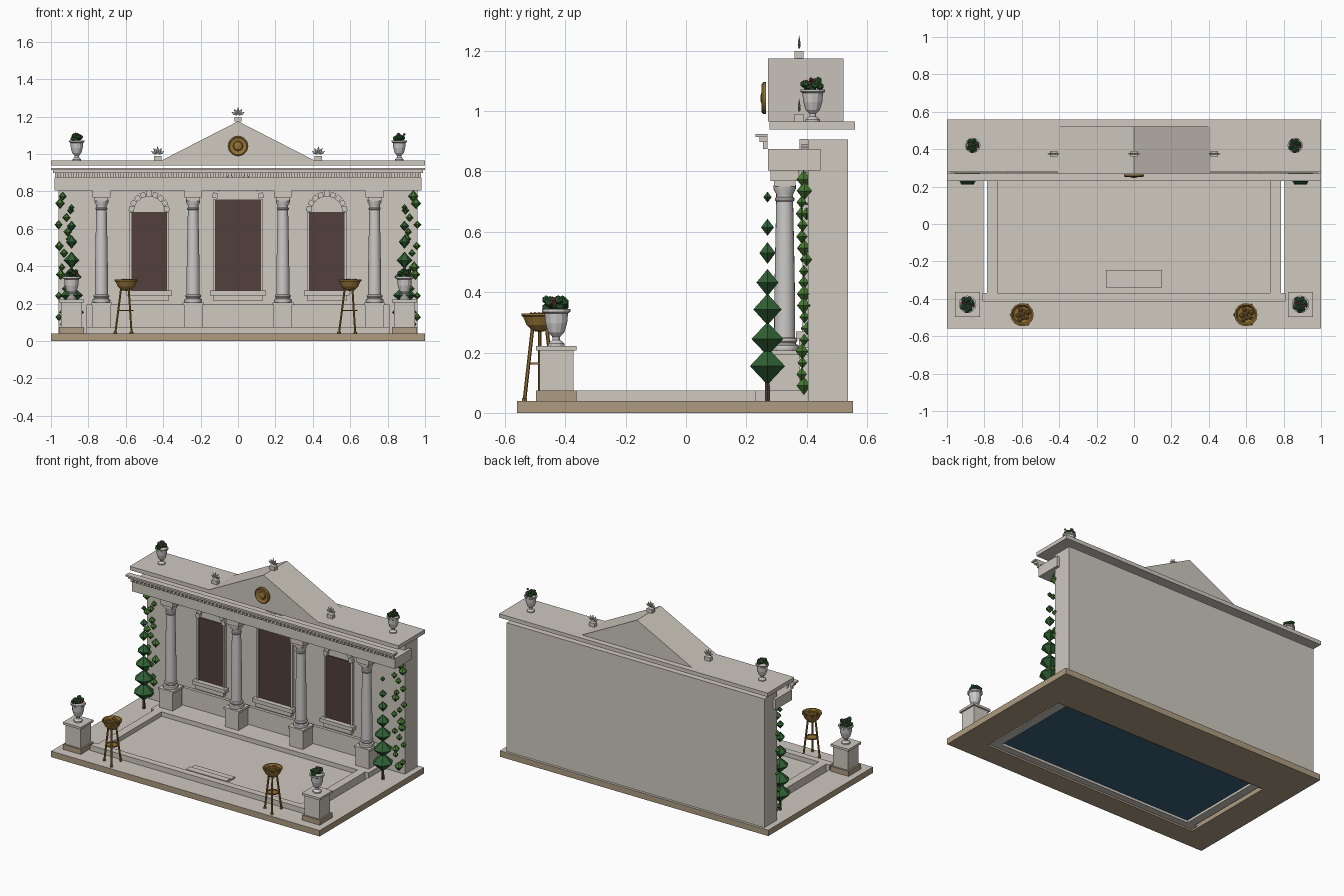
import bpy, bmesh, math, random
from mathutils import Matrix, Vector

if "Cube" in bpy.data.objects:
    bpy.data.objects.remove(bpy.data.objects["Cube"])

random.seed(4)


def mat(name, r, g, b):
    m = bpy.data.materials.new(name)
    m.diffuse_color = (r, g, b, 1)
    m.use_nodes = True
    m.node_tree.nodes["Principled BSDF"].inputs["Base Color"].default_value = m.diffuse_color
    return m


STONE = mat("warm stone", .62, .58, .52)
MARBLE = mat("grey marble", .60, .59, .57)
TAN = mat("tan paving edge", .42, .33, .22)
BROWN = mat("dark brown window", .085, .05, .045)
CYPRESS = mat("cypress green", .03, .12, .035)
IVY = mat("ivy green", .06, .19, .03)
GOLD = mat("old gold", .30, .17, .035)
WATER = mat("pool blue", .04, .12, .19)
FLOWER = mat("flower red", .28, .06, .06)


def box(bm, x0, x1, y0, y1, z0, z1, m=None):
    vs = bmesh.ops.create_cube(bm, size=1)["verts"]
    for v in vs:
        v.co = Vector(((x0, x1)[v.co.x > 0], (y0, y1)[v.co.y > 0], (z0, z1)[v.co.z > 0]))
        if m:
            v.co = m @ v.co


def lathe(bm, prof, cx=0, cy=0, cz=0, n=12, m=None):
    """Spin (radius, height) points about z; zero radius closes to a point."""
    m = m or Matrix.Translation((cx, cy, cz))
    rings = []
    for r, z in prof:
        k = 1 if r == 0 else n
        rings.append([bm.verts.new(m @ Vector((r * math.cos(2 * math.pi * i / n),
                      r * math.sin(2 * math.pi * i / n), z))) for i in range(k)])
    for a, b in zip(rings, rings[1:]):
        for i in range(n):
            j = (i + 1) % n
            q = [a[i % len(a)], a[j % len(a)], b[j % len(b)], b[i % len(b)]]
            bm.faces.new(list(dict.fromkeys(q)))
    for ring in (rings[0], rings[-1]):
        if len(ring) > 1:
            bm.faces.new(ring)


def rod(bm, a, b, r, n=6):
    a, b = Vector(a), Vector(b)
    d = b - a
    m = Matrix.Translation(a) @ d.to_track_quat('Z', 'Y').to_matrix().to_4x4()
    lathe(bm, [(r, 0), (r, d.length)], n=n, m=m)


def done(bm, name, *mats, smooth=None):
    bmesh.ops.recalc_face_normals(bm, faces=bm.faces)
    me = bpy.data.meshes.new(name)
    bm.to_mesh(me)
    bm.free()
    for x in mats:
        me.materials.append(x)
    if smooth:
        for p in me.polygons:
            p.use_smooth = True
        me.set_sharp_from_angle(angle=math.radians(smooth))
    ob = bpy.data.objects.new(name, me)
    bpy.context.collection.objects.link(ob)
    return ob


def boxes(name, m, *dims):
    bm = bmesh.new()
    for d in dims:
        box(bm, *d)
    return done(bm, name, m)


# terrace with an opening for the pool, stone on top and tan at the sides
base = boxes("terrace_base", TAN, (-1, -.805, -.56, .553, 0, .04), (.805, 1, -.56, .553, 0, .04),
             (-.805, .805, -.56, -.415, 0, .04), (-.805, .805, .25, .553, 0, .04))
base.data.materials.append(STONE)
for p in base.data.polygons:
    p.material_index = int(p.normal.z > .5)

# pool
boxes("pool_curb", STONE, (-.81, .81, -.415, -.37, .012, .075), (-.785, -.73, -.37, .23, .012, .075),
      (.73, .785, -.37, .23, .012, .075))
boxes("column_step", STONE, (-.81, .81, .23, .41, .012, .075))
boxes("pool_floor", STONE, (-.73, .73, -.37, .23, .036, .045))
boxes("pool_water", WATER, (-.73, .73, -.37, .23, .028, .035))
boxes("pool_steps", STONE, (-.15, .15, -.34, -.295, .045, .062), (-.15, .15, -.295, -.245, .045, .054))

# back wall, entablature, roof slab
boxes("back_wall", STONE, (-.96, .96, .404, .537, .04, .906))
boxes("wall_dado", STONE, (-.81, .81, .385, .405, .075, .195))
boxes("entablature", STONE, (-.98, .98, .272, .445, .804, .874))
boxes("cornice", STONE, (-1, 1, .23, .27, .914, .925), (-.99, .99, .243, .27, .898, .914))
boxes("dentils", STONE, *[(x - .008, x + .008, .255, .27, .875, .9)
                          for x in [-.97 + i * 1.94 / 69 for i in range(70)]])
boxes("roof_slab", STONE, (-1, 1, .277, .56, .939, .965))

# pediment
bm = bmesh.new()
f, b = [[bm.verts.new((x, y, z)) for x, z in ((-.41, .965), (.41, .965), (0, 1.175))] for y in (.271, .522)]
bm.faces.new(f)
bm.faces.new(b)
for i in range(3):
    j = (i + 1) % 3
    bm.faces.new((f[i], f[j], b[j], b[i]))
done(bm, "pediment", STONE)

# medallion
bm = bmesh.new()
lathe(bm, [(.053, 0), (.053, .009), (.047, .014), (.04, .009), (.026, .007), (.022, .014), (.008, .018), (0, .018)],
      n=24, m=Matrix.Translation((0, .265, 1.043)) @ Matrix.Rotation(math.pi / 2, 4, 'X'))
done(bm, "medallion", GOLD)

# roof ornaments: a block with a fan of leaves
bb, fan = bmesh.new(), bmesh.new()
for x, z in ((-.43, .965), (0, 1.174), (.43, .965)):
    box(bb, x - .02, x + .02, .36, .39, z, z + .025)
    for k in range(-2, 3):
        m = (Matrix.Translation((x, .375, z + .03)) @ Matrix.Rotation(k * .52, 4, 'Y')
             @ Matrix.Diagonal((1, .6, 1, 1)))
        lathe(fan, [(0, .004), (.008, .024), (0, .048 - .004 * abs(k))], n=6, m=m)
done(bb, "ornament_blocks", STONE)
done(fan, "ornament_leaves", MARBLE)

# windows with frames, sills and arch stones
panes, frames, sills, arch = (bmesh.new() for _ in range(4))
for cx, w, top in ((-.475, .092, .69), (0, .12, .757), (.475, .092, .69)):
    box(panes, cx - w, cx + w, .397, .405, .27, top)
    for s in (-1, 1):
        a, c = sorted((cx + s * w, cx + s * (w + .014)))
        box(frames, a, c, .386, .405, .27, top)
    box(sills, cx - w - .03, cx + w + .03, .365, .405, .245, .27)
    box(sills, cx - w - .012, cx + w + .012, .375, .405, .215, .245)
    for k in range(9):
        m = Matrix.Translation((cx, 0, top)) @ Matrix.Rotation(math.radians(-80 + 20 * k), 4, 'Y')
        h = .012 if k == 4 else 0
        box(arch, -.014, .014, .382 - h / 2, .405, w - .01, w + .018 + h, m)
done(panes, "window_panes", BROWN)
done(frames, "window_frames", STONE)
done(sills, "window_sills", STONE)
done(arch, "window_arch_stones", STONE)

# columns on pedestals
ped, shaft, cap = bmesh.new(), bmesh.new(), bmesh.new()
for x in (-.73, -.24, .24, .73):
    box(ped, x - .05, x + .05, .277, .377, .075, .192)
    box(ped, x - .056, x + .056, .271, .383, .192, .207)
    lathe(shaft, [(.046, .207), (.048, .215), (.046, .224), (.038, .228), (.038, .233), (.043, .239), (.041, .246),
                  (.035, .25), (.034, .4), (.031, .56), (.028, .7), (.032, .705), (.032, .712), (.028, .715),
                  (.028, .725), (.037, .742), (.037, .756)], x, .327, n=20)
    box(cap, x - .036, x + .036, .291, .363, .75, .768)
    box(cap, x - .047, x + .047, .28, .375, .768, .804)
done(ped, "column_pedestals", STONE)
done(shaft, "columns", MARBLE, smooth=35)
done(cap, "column_caps", STONE)

# urn pedestals
for s, side in ((-1, "left"), (1, "right")):
    x = s * .89
    boxes(side + "_urn_plinth", TAN, (x - .067, x + .067, -.497, -.363, .04, .074))
    boxes(side + "_urn_pedestal", STONE, (x - .056, x + .056, -.486, -.373, .074, .207),
          (x - .067, x + .067, -.497, -.363, .207, .222))

# planted urns
urns, leaf, flower = bmesh.new(), bmesh.new(), bmesh.new()
for x, y, z, k in ((-.89, -.43, .222, 1), (.89, -.43, .222, 1), (-.862, .42, .965, .88), (.862, .42, .965, .88)):
    prof = [(.027, 0), (.027, .008), (.013, .02), (.013, .03), (.027, .045), (.036, .075), (.039, .108),
            (.047, .113), (.047, .122), (.038, .122), (.036, .112), (0, .112)]
    lathe(urns, [(r * k, h * k) for r, h in prof], x, y, z)
    for i in range(16):
        a, r = i * 2.4, .034 * math.sqrt((i + .3) / 16)
        p = Vector((x + r * k * math.cos(a), y + r * k * math.sin(a), z + k * random.uniform(.125, .155)))
        t = flower if i % 4 == 1 else leaf
        bmesh.ops.create_icosphere(t, subdivisions=1, radius=k * (.009 if t is flower else .015),
                                   matrix=Matrix.Translation(p + Vector((0, 0, .01 if t is flower else 0))))
done(urns, "urns", MARBLE)
done(leaf, "urn_leaves", CYPRESS)
done(flower, "urn_flowers", FLOWER)

# cypress trees and climbing ivy at both ends of the wall
tree, trunk, ivy = bmesh.new(), bmesh.new(), bmesh.new()
for s in (-1, 1):
    x = s * .89
    lathe(trunk, [(.01, .04), (.008, .12)], x, .27, n=6)
    for z, r, h in ((.155, .067, .062), (.245, .061, .056), (.343, .054, .052), (.432, .042, .045),
                    (.53, .031, .036), (.615, .025, .028), (.715, .016, .018)):
        lathe(tree, [(0, -h), (r, 0), (0, h)], x, .27, z, n=6)
    for i in range(19):
        z = .09 + i * .038
        r = random.uniform(.018, .028)
        lathe(ivy, [(0, -r * 1.1), (r, 0), (0, r * 1.1)], s * (.925 + .035 * math.sin(i * 1.9)),
              .39 + random.uniform(-.008, .012), z, n=6)
done(tree, "cypress_foliage", CYPRESS)
done(trunk, "cypress_trunks", BROWN)
done(ivy, "climbing_ivy", IVY)

# tripod braziers
bra = bmesh.new()
for s in (-1, 1):
    x, y = s * .598, -.485
    lathe(bra, [(0, .268), (.025, .272), (.045, .292), (.056, .318), (.062, .322), (.062, .33),
                (.054, .33), (.045, .312), (0, .308)], x, y, n=14)
    lathe(bra, [(.036, .16), (.04, .16), (.04, .167), (.036, .167), (.036, .16)], x, y, n=12)
    for k in range(3):
        a = math.radians(-60 + 120 * k)
        c, d = math.cos(a), math.sin(a)
        rod(bra, (x + .026 * c, y + .026 * d, .29), (x + .058 * c, y + .058 * d, .042), .006)
        lathe(bra, [(.01, .04), (.01, .048), (0, .054)], x + .058 * c, y + .058 * d, n=6)
    for i in range(9):
        a, r = i * 2.4, .036 * math.sqrt(i / 9)
        bmesh.ops.create_icosphere(bra, subdivisions=1, radius=.014, matrix=Matrix.Translation(
            (x + r * math.cos(a), y + r * math.sin(a), .32)))
done(bra, "braziers", GOLD)
